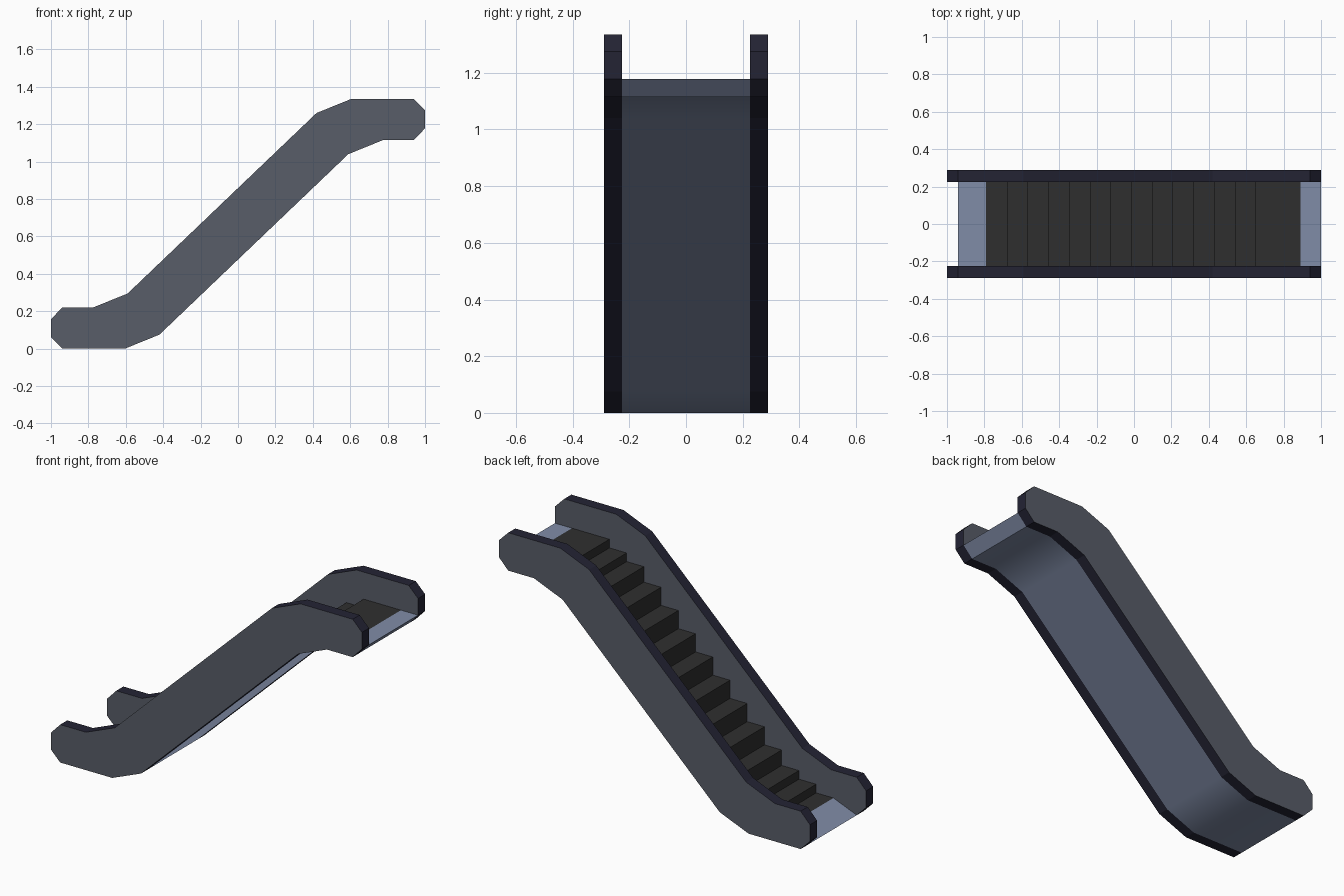
import bpy, math

if "Cube" in bpy.data.objects:
    bpy.data.objects.remove(bpy.data.objects["Cube"])


def material(name, rgb):
    m = bpy.data.materials.new(name)
    m.diffuse_color = (*rgb, 1.0)
    m.use_nodes = True
    m.node_tree.nodes["Principled BSDF"].inputs["Base Color"].default_value = m.diffuse_color
    return m


GREY = material("panel_grey", (0.098, 0.109, 0.138))
NAVY = material("handrail_navy", (0.017, 0.017, 0.034))
BLUE = material("truss_blue_grey", (0.216, 0.262, 0.386))
BLACK = material("step_charcoal", (0.028, 0.028, 0.028))

INNER, OUTER = 0.225, 0.29


def add_object(name, verts, faces, mats):
    mesh = bpy.data.meshes.new(name)
    mesh.from_pydata(verts, [], faces)
    for m in mats:
        mesh.materials.append(m)
    mesh.update()
    obj = bpy.data.objects.new(name, mesh)
    bpy.context.collection.objects.link(obj)
    return obj


def ribbon(name, path, mat, flip=False):
    """Sheet swept across the width along an (x, z) path."""
    n = len(path)
    verts = [(x, y, z) for y in (-INNER, INNER) for x, z in path]
    faces = [(i, i + 1, n + i + 1, n + i) for i in range(n - 1)]
    if flip:
        faces = [f[::-1] for f in faces]
    return add_object(name, verts, faces, [mat])


def balustrade(name, outline, y0, y1):
    """Side wall: grey flat sides, navy rim."""
    n = len(outline)
    verts = [(x, y, z) for y in (y0, y1) for x, z in outline]
    faces = [tuple(range(n)), tuple(range(2 * n - 1, n - 1, -1))]
    faces += [(i, n + i, n + (i + 1) % n, (i + 1) % n) for i in range(n)]
    obj = add_object(name, verts, faces, [GREY, NAVY])
    for p in obj.data.polygons:
        p.material_index = 0 if abs(p.normal.y) > 0.5 else 1
    return obj


# Side walls: the lower half outline is rotated half a turn for the upper half
H = 1.335
half = [(0.59, 1.04), (0.775, 1.115), (0.94, 1.115), (1.0, 1.178),
        (1.0, 1.275), (0.94, H), (0.605, H), (0.42, 1.26)]
outline = half + [(-x, H - z) for x, z in half]
balustrade("front_balustrade", outline, -OUTER, -INNER)
balustrade("back_balustrade", outline, INNER, OUTER)

# Truss underside with the entry ramp and the upper landing plate
truss = [(-0.79, 0.06), (-0.94, 0.0), (-0.605, 0.0), (-0.42, 0.075),
         (0.59, 1.04), (0.775, 1.115), (0.94, 1.115), (1.0, 1.178), (0.89, 1.178)]
body = ribbon("truss_underside", truss, BLUE, flip=True)
bpy.ops.object.select_all(action='DESELECT')
body.select_set(True)
bpy.context.view_layer.objects.active = body
bpy.ops.object.shade_smooth_by_angle(angle=math.radians(30))

# Steps: low rises near both landings, full rises between
ends = [0.05, 0.05, 0.09]
full = (1.178 - 0.06 - 2 * sum(ends)) / 7
rises = ends + [full] * 7 + ends[::-1]
x, z, pitch = -0.79, 0.06, 1.44 / 13
path = [(x, z)]
for r in rises:
    x += pitch
    path += [(x, z), (x, z + r)]
    z += r
path.append((0.89, z))
ribbon("steps", path, BLACK)
